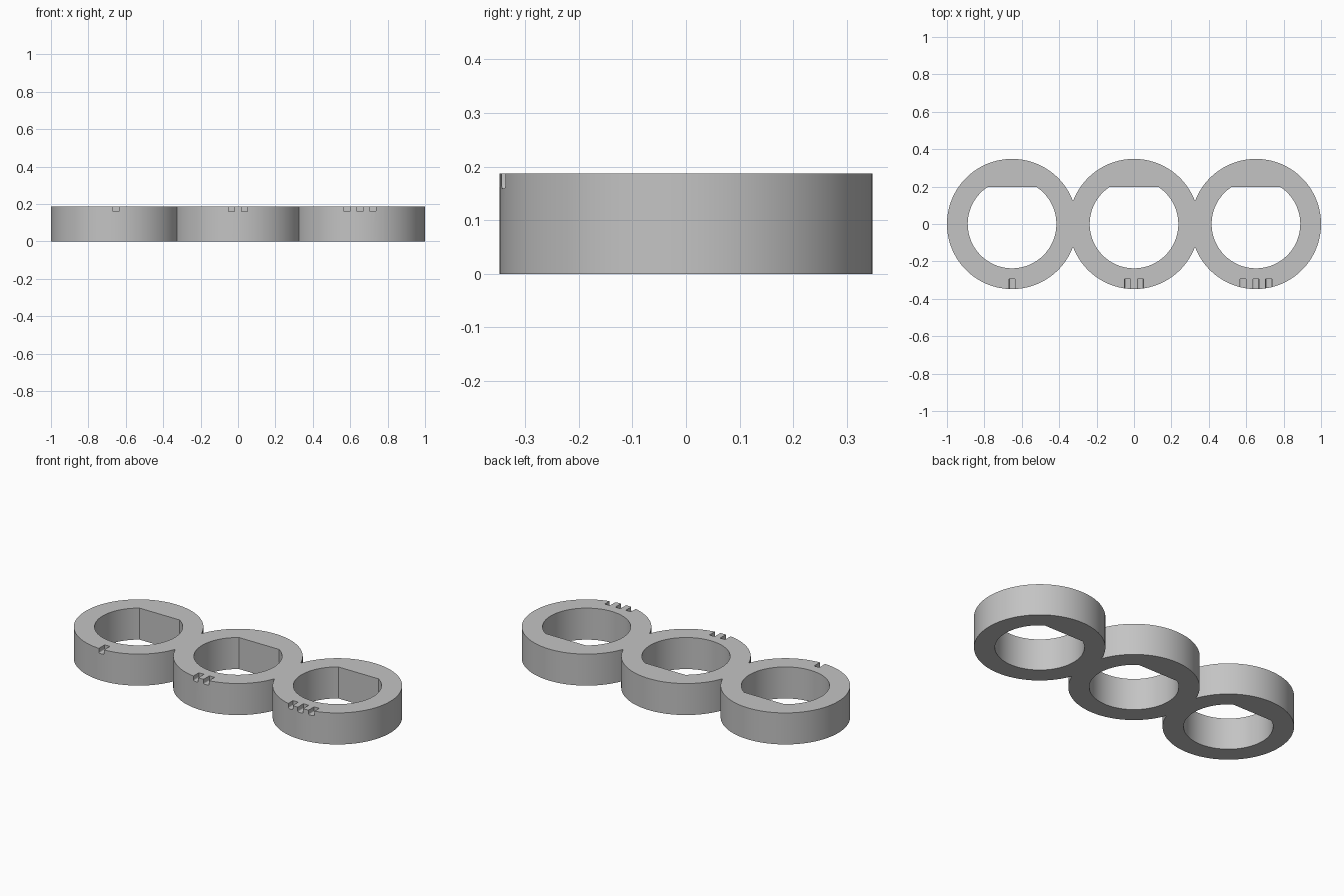
import bpy, bmesh, math
from math import pi, sin, cos

cube = bpy.data.objects.get("Cube")
if cube:
    bpy.data.objects.remove(cube, do_unlink=True)

PITCH, OUTER, INNER = 0.652, 0.348, 0.237
HEIGHT, FLAT_Y = 0.187, 0.197
NOTCH_W, NOTCH_DEPTH, NOTCH_BACK, NOTCH_STEP = 0.034, 0.028, -0.293, 0.069

grey = bpy.data.materials.new("light_grey")
grey.use_nodes = True
colour = (0.55, 0.55, 0.55, 1)
grey.diffuse_color = colour
grey.node_tree.nodes["Principled BSDF"].inputs["Base Color"].default_value = colour


def arc(cx, cy, r, start, end, steps):
    angles = [start + (end - start) * i / steps for i in range(steps + 1)]
    return [(cx + r * cos(a), cy + r * sin(a)) for a in angles]


def prism(bm, base, offset):
    """Close a ring of 3D points and sweep it along an offset."""
    face = bm.faces.new([bm.verts.new(p) for p in base])
    swept = bmesh.ops.extrude_face_region(bm, geom=[face])["geom"]
    moved = [v for v in swept if isinstance(v, bmesh.types.BMVert)]
    bmesh.ops.translate(bm, verts=moved, vec=offset)


def finish(bm, name):
    bmesh.ops.recalc_face_normals(bm, faces=bm.faces)
    mesh = bpy.data.meshes.new(name)
    bm.to_mesh(mesh)
    bm.free()
    mesh.materials.append(grey)
    obj = bpy.data.objects.new(name, mesh)
    bpy.context.collection.objects.link(obj)
    return obj


# Joined outline of three overlapping discs: front half, then mirrored back
join = math.acos(PITCH / 2 / OUTER)
front = []
for i in (-1, 0, 1):
    start = pi if i == -1 else pi + join
    end = 2 * pi if i == 1 else 2 * pi - join
    points = arc(i * PITCH, 0, OUTER, start, end, 48)
    front += points if i == -1 else points[1:]
outline = front + [(x, -y) for x, y in reversed(front[1:-1])]
bm = bmesh.new()
prism(bm, [(x, y, 0) for x, y in outline], (0, 0, HEIGHT))
body = finish(bm, "triple_ring_body")

# Cutters: flat-sided holes and round-cornered counting notches
bm = bmesh.new()
tilt = math.asin(FLAT_Y / INNER)
for i in (-1, 0, 1):
    hole = arc(i * PITCH, 0, INNER, pi - tilt, 2 * pi + tilt, 80)
    prism(bm, [(x, y, -0.1) for x, y in hole], (0, 0, HEIGHT + 0.2))
    count = i + 2
    for n in range(count):
        cx = i * PITCH + (n - (count - 1) / 2) * NOTCH_STEP
        r, half, low = 0.007, NOTCH_W / 2, HEIGHT - NOTCH_DEPTH
        profile = [(cx + half, HEIGHT + 0.05), (cx - half, HEIGHT + 0.05)]
        profile += arc(cx - half + r, low + r, r, pi, 1.5 * pi, 4)
        profile += arc(cx + half - r, low + r, r, 1.5 * pi, 2 * pi, 4)
        prism(bm, [(x, NOTCH_BACK, z) for x, z in profile], (0, -0.15, 0))
cutter = finish(bm, "hole_and_notch_cutter")
cutter.hide_render = True

# Cut the body and discard the cutter
cut = body.modifiers.new("cut", "BOOLEAN")
cut.operation = "DIFFERENCE"
cut.solver = "EXACT"
cut.object = cutter
bpy.ops.object.select_all(action="DESELECT")
body.select_set(True)
bpy.context.view_layer.objects.active = body
bpy.ops.object.modifier_apply(modifier=cut.name)
bpy.data.objects.remove(cutter, do_unlink=True)
bpy.ops.object.shade_smooth_by_angle(angle=math.radians(20))
